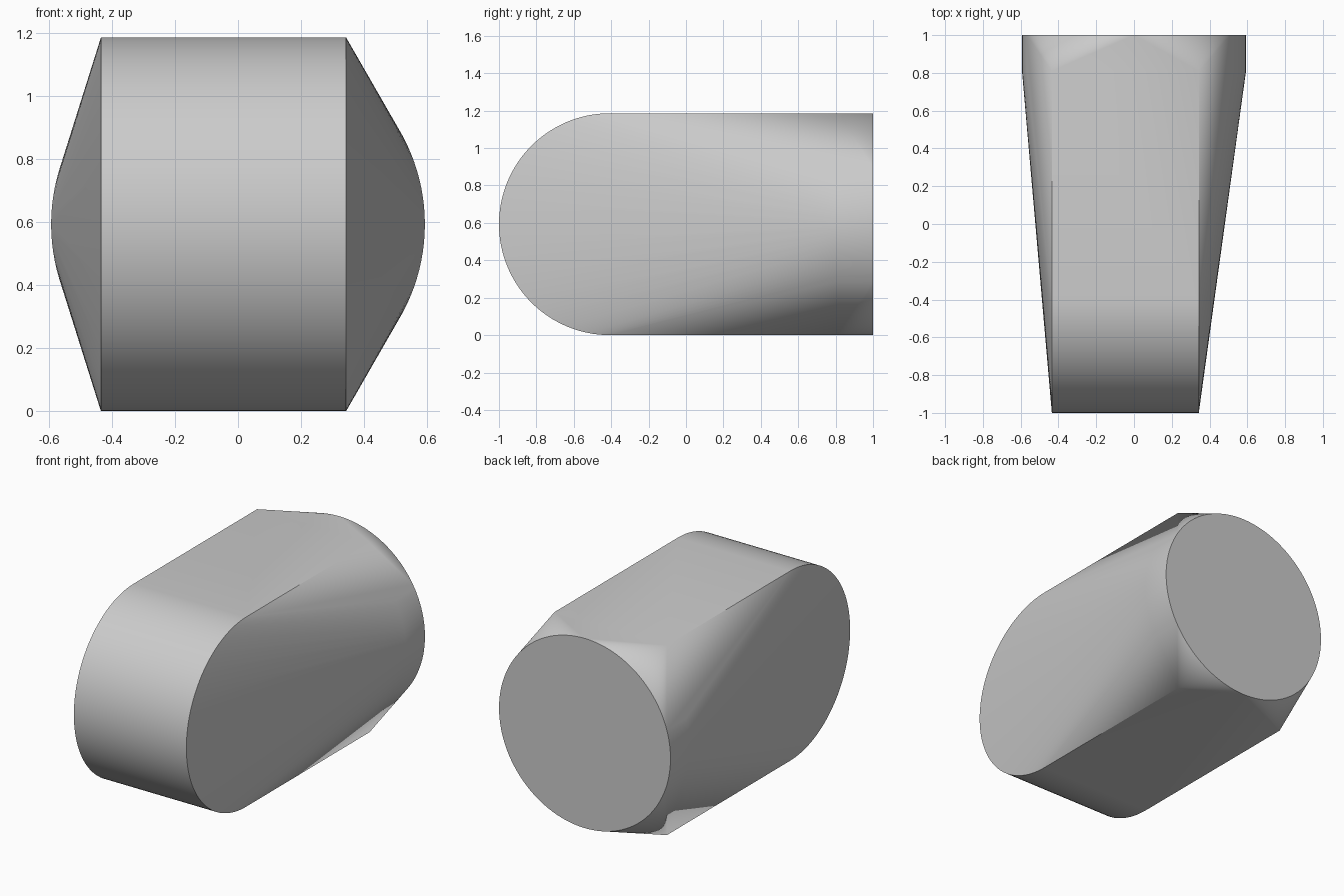
import bpy, bmesh, math
from mathutils import Matrix, Vector

cube = bpy.data.objects.get("Cube")
if cube:
    bpy.data.objects.remove(cube, do_unlink=True)

R = 0.593                # radius of both rounded ends
LEFT, RIGHT = 0.343, -0.435   # sides of the slab
STEP = 0.81              # where the slab meets the rear disc
SEGMENTS = 128

grey = bpy.data.materials.new("plain grey")
grey.use_nodes = True
colour = (0.6, 0.6, 0.6, 1)
grey.diffuse_color = colour
grey.node_tree.nodes["Principled BSDF"].inputs["Base Color"].default_value = colour


def add_cylinder(bm, centre, depth, axis):
    """Cylinder of radius R lying along the x or y axis."""
    turn = Matrix.Rotation(math.pi / 2, 4, "Y" if axis == "X" else "X")
    bmesh.ops.create_cone(bm, cap_ends=True, segments=SEGMENTS, radius1=R, radius2=R,
                          depth=depth, matrix=Matrix.Translation(centre) @ turn)


bm = bmesh.new()
mid_x, width = (LEFT + RIGHT) / 2, LEFT - RIGHT

# Rounded front end
front_y = R - 1
add_cylinder(bm, Vector((mid_x, front_y, R)), width, "X")

# Straight slab behind it
length = STEP - front_y
bmesh.ops.create_cube(bm, size=1, matrix=Matrix.Translation((mid_x, (STEP + front_y) / 2, R))
                      @ Matrix.Diagonal((width, length, 2 * R, 1)))

# Round disc at the back
add_cylinder(bm, Vector((0, (STEP + 1) / 2, R)), 1 - STEP, "Y")

# Wrap all three in one taut skin
points = [v.co.copy() for v in bm.verts]
bm.clear()
for p in points:
    bm.verts.new(p)
bmesh.ops.remove_doubles(bm, verts=bm.verts[:], dist=0.0005)
hull = bmesh.ops.convex_hull(bm, input=bm.verts[:])
spare = {g for g in hull["geom_interior"] + hull["geom_unused"]
         if isinstance(g, bmesh.types.BMVert)}
bmesh.ops.delete(bm, geom=list(spare), context="VERTS")
bmesh.ops.dissolve_limit(bm, angle_limit=math.radians(0.1), verts=bm.verts[:], edges=bm.edges[:])
bmesh.ops.recalc_face_normals(bm, faces=bm.faces[:])

mesh = bpy.data.meshes.new("rounded_body")
bm.to_mesh(mesh)
bm.free()
mesh.materials.append(grey)
body = bpy.data.objects.new("rounded_body", mesh)
bpy.context.collection.objects.link(body)

# Smooth the curves, keep the rims sharp and the flats flat
bpy.ops.object.select_all(action="DESELECT")
body.select_set(True)
bpy.context.view_layer.objects.active = body
bpy.ops.object.shade_smooth_by_angle(angle=math.radians(30))
weighted = body.modifiers.new("flat faces", "WEIGHTED_NORMAL")
weighted.keep_sharp = True
